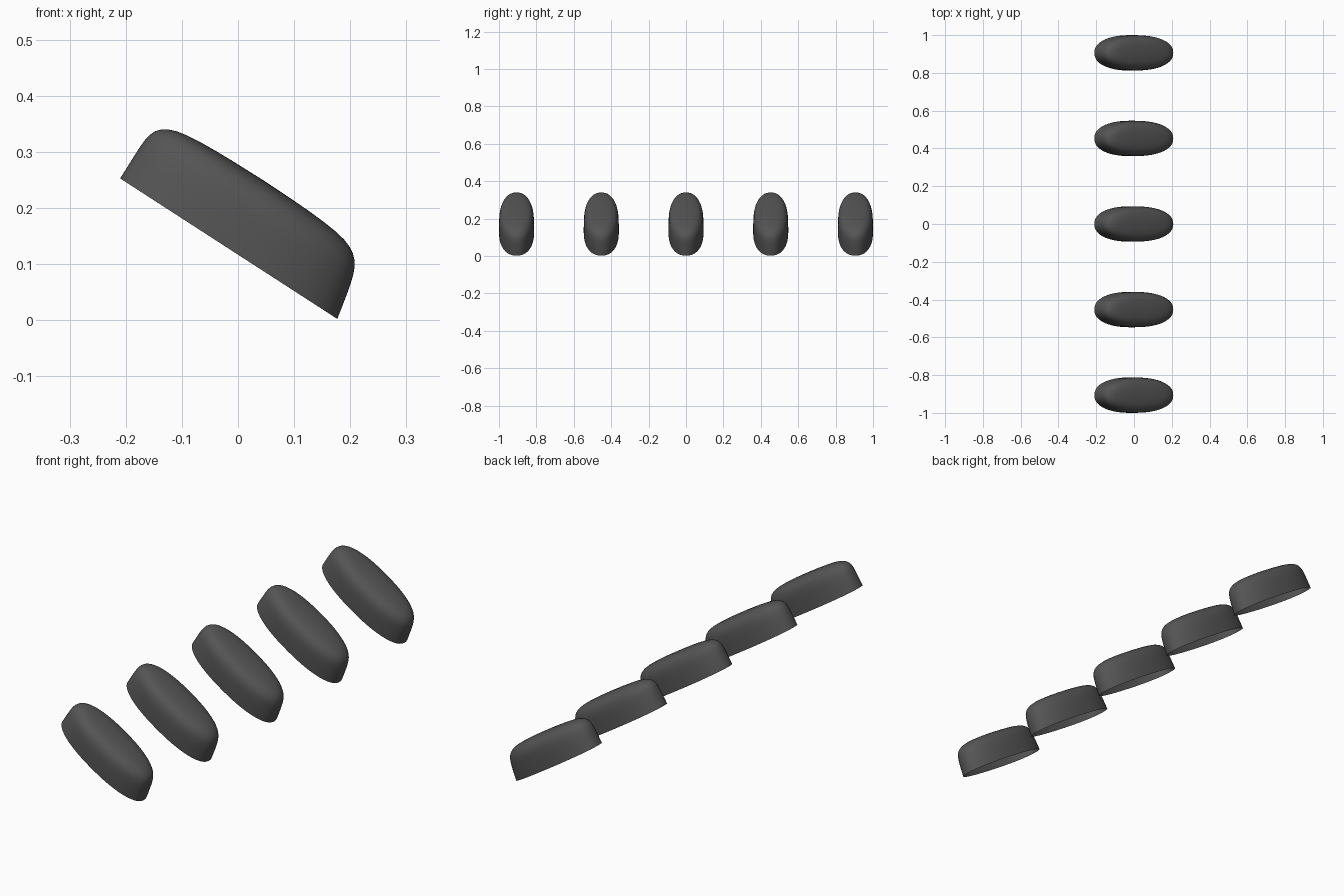
import bpy, bmesh, math
from mathutils import Matrix

if "Cube" in bpy.data.objects:
    bpy.data.objects.remove(bpy.data.objects["Cube"])

# dark finish
dark = bpy.data.materials.new("dark_grey")
dark.diffuse_color = (0.09, 0.09, 0.09, 1)
dark.use_nodes = True
dark.node_tree.nodes["Principled BSDF"].inputs["Base Color"].default_value = dark.diffuse_color

# pad cross-sections: height, left end, right end, half width
RINGS = [
    (0.000, -0.231, 0.231, 0.0940),
    (0.050, -0.232, 0.221, 0.0940),
    (0.085, -0.232, 0.212, 0.0925),
    (0.106, -0.226, 0.201, 0.0860),
    (0.121, -0.208, 0.181, 0.0740),
    (0.130, -0.178, 0.150, 0.0570),
    (0.1345, -0.110, 0.085, 0.0300),
]
SEGMENTS = 48
POWER = 2 / 2.25          # slightly squared oval


def oval(t):
    c, s = math.cos(t), math.sin(t)
    return math.copysign(abs(c) ** POWER, c), math.copysign(abs(s) ** POWER, s)


def pad_mesh():
    bm = bmesh.new()
    loops = []
    for h, left, right, width in RINGS:
        mid, half = (left + right) / 2, (right - left) / 2
        loop = []
        for i in range(SEGMENTS):
            c, s = oval(2 * math.pi * i / SEGMENTS)
            loop.append(bm.verts.new((mid + half * c, width * s, h)))
        loops.append(loop)
    for a, b in zip(loops, loops[1:]):
        for i in range(SEGMENTS):
            j = (i + 1) % SEGMENTS
            bm.faces.new((a[i], a[j], b[j], b[i]))
    # gently domed top, open underside
    tip = bm.verts.new((-0.012, 0, 0.136))
    for i in range(SEGMENTS):
        bm.faces.new((loops[-1][i], loops[-1][(i + 1) % SEGMENTS], tip))
    # tilt down toward +x
    tilt = Matrix.Translation((-0.0165, 0, 0.1275)) @ Matrix.Rotation(math.radians(32.9), 4, 'Y')
    bm.transform(tilt)
    for f in bm.faces:
        f.smooth = True
    mesh = bpy.data.meshes.new("pad")
    bm.to_mesh(mesh)
    bm.free()
    mesh.materials.append(dark)
    return mesh


# row of five identical pads
mesh = pad_mesh()
for k in range(5):
    pad = bpy.data.objects.new(f"pad_{k + 1}", mesh)
    pad.location.y = (k - 2) * 0.453
    bpy.context.collection.objects.link(pad)
    sub = pad.modifiers.new("smooth", 'SUBSURF')
    sub.levels = sub.render_levels = 1
